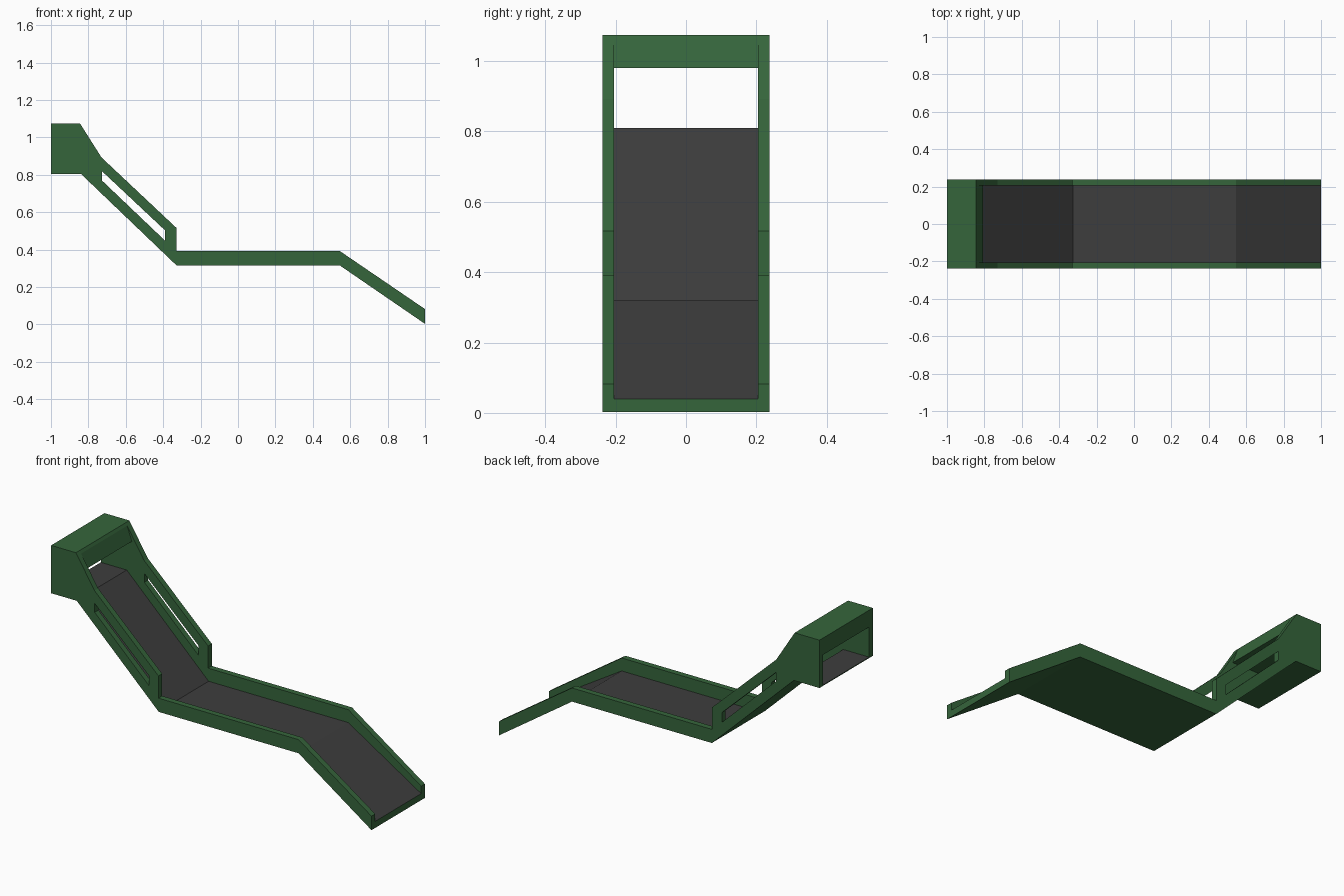
import bpy, bmesh, math

if "Cube" in bpy.data.objects:
    bpy.data.objects.remove(bpy.data.objects["Cube"])

def material(name, rgb):
    m = bpy.data.materials.new(name)
    m.diffuse_color = (*rgb, 1)
    m.use_nodes = True
    m.node_tree.nodes["Principled BSDF"].inputs["Base Color"].default_value = m.diffuse_color
    return m

GREEN = material("dark green", (0.036, 0.130, 0.044))
GREY = material("charcoal grey", (0.047, 0.047, 0.047))
HALF_W, WALL = 0.238, 0.033
INNER = HALF_W - WALL


def prism(name, profile, half_width):
    """Extrude an xz profile symmetrically along y; faces green, upward ones in slot 1."""
    bm = bmesh.new()
    face = bm.faces.new([bm.verts.new((x, -half_width, z)) for x, z in profile])
    ext = bmesh.ops.extrude_face_region(bm, geom=[face])
    moved = [g for g in ext["geom"] if isinstance(g, bmesh.types.BMVert)]
    bmesh.ops.translate(bm, verts=moved, vec=(0, 2 * half_width, 0))
    bmesh.ops.recalc_face_normals(bm, faces=bm.faces)
    me = bpy.data.meshes.new(name)
    bm.to_mesh(me)
    bm.free()
    ob = bpy.data.objects.new(name, me)
    bpy.context.collection.objects.link(ob)
    me.materials.append(GREEN)
    return ob


def wall(name, loops, y):
    """Flat side panel from an outline and a hole, as a filled 2D curve."""
    cu = bpy.data.curves.new(name, "CURVE")
    cu.dimensions, cu.fill_mode, cu.extrude = "2D", "BOTH", WALL / 2
    for pts in loops:
        sp = cu.splines.new("POLY")
        sp.points.add(len(pts) - 1)
        for p, (x, z) in zip(sp.points, pts):
            p.co = (x, z, 0, 1)
        sp.use_cyclic_u = True
        sp.use_smooth = False
    cu.materials.append(GREEN)
    ob = bpy.data.objects.new(name, cu)
    ob.rotation_euler = (math.pi / 2, 0, 0)
    ob.location.y = y
    bpy.context.collection.objects.link(ob)
    bpy.ops.object.select_all(action="DESELECT")
    ob.select_set(True)
    bpy.context.view_layer.objects.active = ob
    bpy.ops.object.convert(target="MESH")


# Side walls with a slanted slot along the upper ramp
bottom = [(-1, 0.805), (-0.84, 0.805), (-0.328, 0.315), (0.545, 0.315), (1, 0.003)]
top = [(1, 0.082), (0.545, 0.392), (-0.33, 0.392), (-0.33, 0.517),
       (-0.73, 0.893), (-0.845, 1.075), (-1, 1.075)]
slot = [(-0.728, 0.82), (-0.39, 0.503), (-0.39, 0.448), (-0.728, 0.77)]
for label, side in (("front_wall", -1), ("back_wall", 1)):
    wall(label, [bottom + top, slot], side * (HALF_W - WALL / 2))

# Sliding floor: grey on top, green underneath and at the end lip
floor = prism("floor", bottom + [(1, 0.04), (0.545, 0.319), (-0.327, 0.319),
                                 (-0.838, 0.81), (-1, 0.81)], INNER)
floor.data.materials.append(GREY)
for f in floor.data.polygons:
    f.material_index = 1 if f.normal.z > 0.1 else 0

# Hood beam across the entrance
prism("hood", [(-1, 1.075), (-0.845, 1.075), (-0.836, 1.06), (-0.806, 0.98), (-1, 0.98)], INNER)
